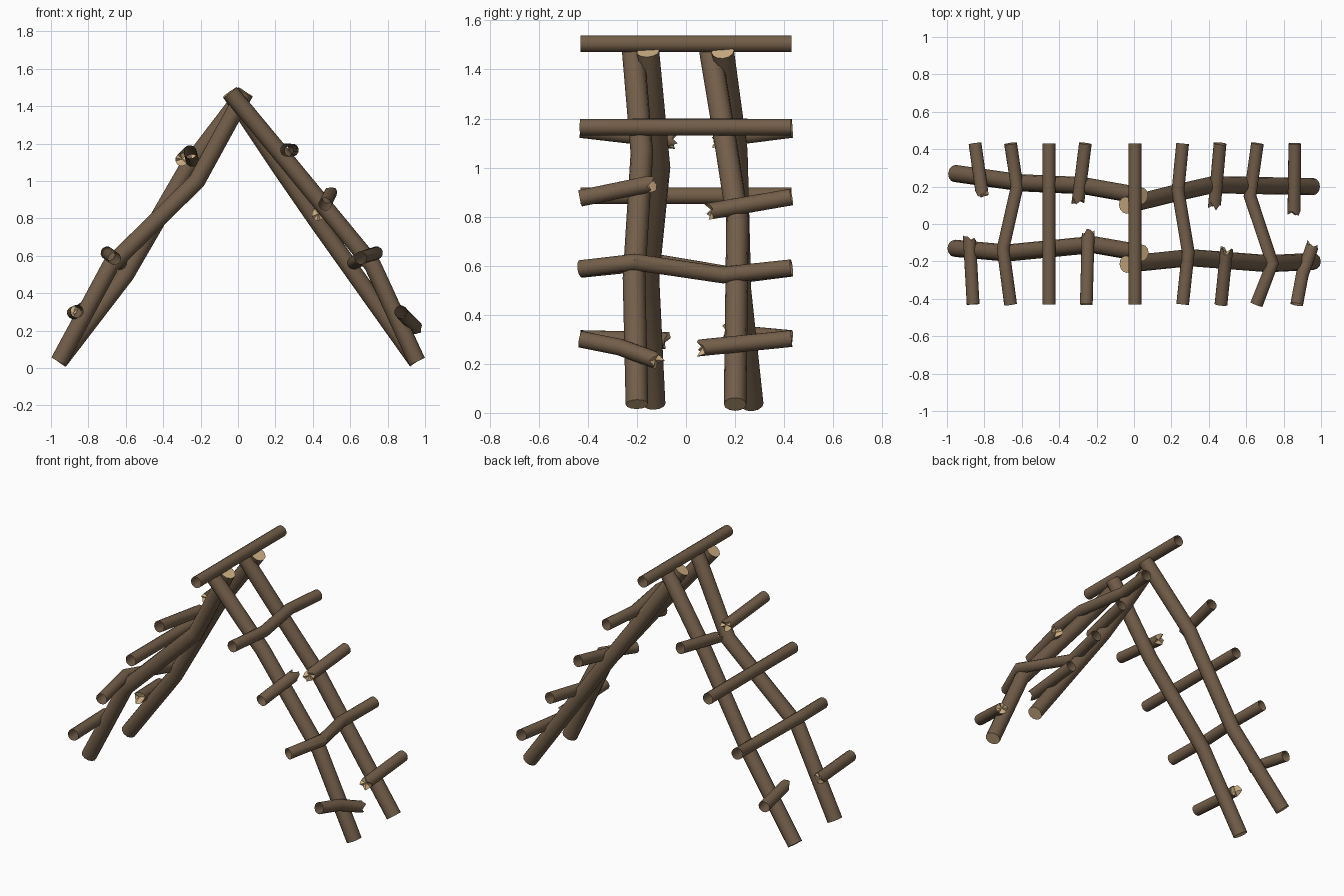
import bpy, math, random
from mathutils import Vector

if "Cube" in bpy.data.objects:
    bpy.data.objects.remove(bpy.data.objects["Cube"])

random.seed(4)


def material(name, rgb):
    m = bpy.data.materials.new(name)
    m.diffuse_color = (*rgb, 1)
    m.use_nodes = True
    m.node_tree.nodes["Principled BSDF"].inputs["Base Color"].default_value = m.diffuse_color
    return m


BARK = material("brown bark", (0.17, 0.112, 0.067))
WOOD = material("pale cut wood", (0.62, 0.43, 0.23))


def log(name, path, radius, sides=12, start="open", end="open"):
    """Round log along a bent path; each end is open, cut flat or broken."""
    pts = [Vector(p) for p in path]
    dirs = [(b - a).normalized() for a, b in zip(pts, pts[1:])]
    verts, faces, mats = [], [], []
    for i, p in enumerate(pts):
        t = (dirs[max(i - 1, 0)] + dirs[min(i, len(dirs) - 1)]).normalized()
        u = t.cross(Vector((0.3, 0.2, 1)) if abs(t.z) < 0.5 else Vector((0, 1, 0))).normalized()
        v = t.cross(u)
        broken = i == len(pts) - 1 and end == "broken"
        for k in range(sides):
            a = 2 * math.pi * k / sides
            q = p + radius * (u * math.cos(a) + v * math.sin(a))
            if broken:
                q += t * random.uniform(-0.025, 0.018)
            verts.append(q)
    n = len(pts)
    for i in range(n - 1):
        for k in range(sides):
            a, b = i * sides + k, i * sides + (k + 1) % sides
            faces.append((a, b, b + sides, a + sides))
            mats.append(0)
    last = (n - 1) * sides
    if start == "cut":
        faces.append(tuple(reversed(range(sides))))
        mats.append(1)
    if end == "cut":
        faces.append(tuple(range(last, last + sides)))
        mats.append(1)
    if end == "broken":
        verts.append(pts[-1] - dirs[-1] * 0.012)
        for k in range(sides):
            faces.append((last + k, last + (k + 1) % sides, len(verts) - 1))
            mats.append(1)
    me = bpy.data.meshes.new(name)
    me.from_pydata(verts, [], faces)
    me.materials.append(BARK)
    me.materials.append(WOOD)
    for poly, m in zip(me.polygons, mats):
        poly.material_index = m
    ob = bpy.data.objects.new(name, me)
    bpy.context.collection.objects.link(ob)
    bpy.ops.object.select_all(action='DESELECT')
    ob.select_set(True)
    bpy.context.view_layer.objects.active = ob
    bpy.ops.object.shade_smooth_by_angle(angle=math.radians(35))


# Four bent rafters leaning together
rafters = {
    "rafter_left_front": [(-0.957, -0.13, 0.035), (-0.68, -0.155, 0.55), (-0.22, -0.11, 1.0), (0.038, -0.155, 1.473)],
    "rafter_left_back": [(-0.957, 0.27, 0.035), (-0.60, 0.22, 0.50), (-0.27, 0.205, 1.07), (0.038, 0.15, 1.473)],
    "rafter_right_front": [(0.957, -0.20, 0.035), (0.72, -0.212, 0.55), (0.30, -0.18, 1.06), (-0.042, -0.215, 1.473)],
    "rafter_right_back": [(0.957, 0.20, 0.035), (0.42, 0.21, 0.79), (0.22, 0.165, 1.08), (-0.042, 0.10, 1.473)],
}
for name, path in rafters.items():
    log(name, path, 0.046, start="cut", end="cut")

# Whole poles lying across the rafters, with open ends
Y = 0.43
poles = {
    "ridge_pole": [(0.005, -Y, 1.505), (0.005, Y, 1.505)],
    "rung_left_2": [(-0.66, -Y, 0.585), (-0.70, -0.13, 0.615), (-0.625, 0.2, 0.56), (-0.66, Y, 0.59)],
    "rung_left_3": [(-0.455, -Y, 0.885), (-0.455, Y, 0.885)],
    "rung_right_2": [(0.655, -Y, 0.588), (0.74, -0.21, 0.615), (0.62, 0.15, 0.562), (0.66, Y, 0.592)],
    "rung_right_4": [(0.26, -Y, 1.165), (0.29, -0.15, 1.165), (0.235, 0.18, 1.165), (0.26, Y, 1.165)],
}
for name, path in poles.items():
    log(name, path, 0.035)

# Snapped rungs, open outside and splintered inside
stubs = {
    "stub_left_1_front": [(-0.86, -Y, 0.303), (-0.88, -0.075, 0.295)],
    "stub_left_1_back": [(-0.85, Y, 0.303), (-0.812, 0.16, 0.328)],
    "stub_left_4_front": [(-0.255, -Y, 1.155), (-0.245, -0.045, 1.11)],
    "stub_left_4_back": [(-0.26, Y, 1.155), (-0.30, 0.115, 1.115)],
    "stub_right_1_front": [(0.87, -Y, 0.30), (0.90, -0.27, 0.268), (0.955, -0.115, 0.212)],
    "stub_right_1_back": [(0.86, Y, 0.303), (0.855, 0.055, 0.265)],
    "stub_right_3_front": [(0.465, -Y, 0.875), (0.495, -0.14, 0.935)],
    "stub_right_3_back": [(0.46, Y, 0.88), (0.43, 0.095, 0.822)],
}
for name, path in stubs.items():
    log(name, path, 0.035, end="broken")
